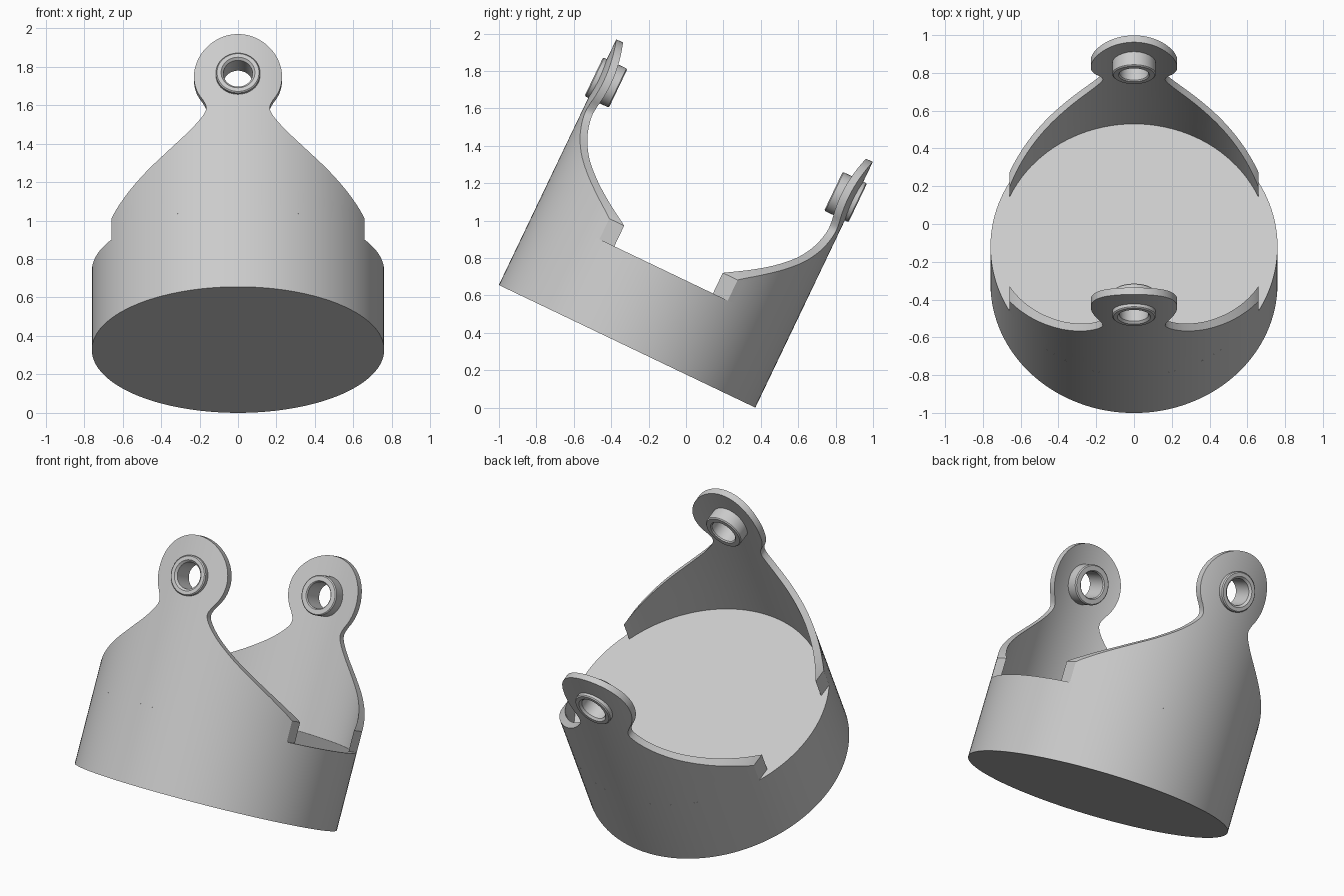
import bpy, bmesh, math
from mathutils import Matrix, Vector

R, RI = 0.76, 0.72            # outer and inner wall radius
DRUM_H = 0.453
LUG_Z, LUG_R = 1.227, 0.229   # round lug at the tip of each wall
TILT = Matrix.Translation((0, -0.315, 0.328)) @ Matrix.Rotation(math.radians(-25.55), 4, 'X')

cube = bpy.data.objects.get("Cube")
if cube:
    bpy.data.objects.remove(cube, do_unlink=True)

grey = bpy.data.materials.new("light_grey")
grey.use_nodes = True
grey.diffuse_color = (0.6, 0.6, 0.6, 1)
grey.node_tree.nodes["Principled BSDF"].inputs["Base Color"].default_value = (0.6, 0.6, 0.6, 1)


def finish(name, bm):
    bmesh.ops.remove_doubles(bm, verts=bm.verts, dist=1e-5)
    bmesh.ops.recalc_face_normals(bm, faces=bm.faces)
    mesh = bpy.data.meshes.new(name)
    bm.to_mesh(mesh)
    bm.free()
    mesh.materials.append(grey)
    ob = bpy.data.objects.new(name, mesh)
    bpy.context.collection.objects.link(ob)
    ob.matrix_world = TILT
    return ob


def smooth(ob):
    bpy.ops.object.select_all(action='DESELECT')
    ob.select_set(True)
    bpy.context.view_layer.objects.active = ob
    bpy.ops.object.shade_smooth_by_angle(angle=math.radians(30))


def loft(bm, rings, closed):
    """Join rings of points with quads."""
    rows = [[bm.verts.new(p) for p in ring] for ring in rings]
    pairs = list(zip(rows, rows[1:])) + ([(rows[-1], rows[0])] if closed else [])
    for a, b in pairs:
        for i in range(len(a)):
            j = (i + 1) % len(a)
            bm.faces.new((a[i], a[j], b[j], b[i]))
    return rows


def outline():
    """Half width and height of a wall, from its foot to the top of the lug."""
    pts = [(0.69, 0.5), (0.658, 0.575), (0.583, 0.656), (0.48, 0.741), (0.35, 0.838),
           (0.234, 0.937), (0.167, 1.026), (0.184, 1.091), (0.212, 1.14)]
    p = [Vector(q) for q in pts]
    out = [(0.658, DRUM_H)]
    for a, b, c, d in zip(p, p[1:], p[2:], p[3:]):
        for k in range(6):
            t = k / 6
            out.append(tuple(0.5 * (2 * b + (c - a) * t + (2 * a - 5 * b + 4 * c - d) * t * t
                                    + (3 * b - a - 3 * c + d) * t ** 3)))
    for k in range(33):
        t = math.radians(-36.5 + 126.5 * k / 32)
        out.append((max(LUG_R * math.cos(t), 0.001), LUG_Z + LUG_R * math.sin(t)))
    return out


def wall(name, side):
    bm = bmesh.new()
    n = 40
    rings = []
    for w, z in outline():
        ring = []
        for r, flip in ((R, 1), (RI, -1)):
            a = math.asin(w / r)
            for i in range(n + 1):
                t = flip * a * (2 * i / n - 1)
                ring.append((r * math.sin(t), side * r * math.cos(t), z))
        rings.append(ring)
    rows = loft(bm, rings, False)
    bm.faces.new(rows[0])
    bm.faces.new(rows[-1])
    ob = finish(name, bm)

    # Round hole through the lug
    cut = bmesh.new()
    bmesh.ops.create_cone(cut, cap_ends=True, segments=48, radius1=0.095, radius2=0.095, depth=0.4,
                          matrix=Matrix.Translation((0, side * R, LUG_Z)) @ Matrix.Rotation(math.pi / 2, 4, 'X'))
    cutter = finish("hole_cutter", cut)
    cutter.hide_render = True
    mod = ob.modifiers.new("hole", 'BOOLEAN')
    mod.operation = 'DIFFERENCE'
    mod.object = cutter
    bpy.context.view_layer.update()
    bpy.context.view_layer.objects.active = ob
    bpy.ops.object.modifier_apply(modifier=mod.name)
    bpy.data.objects.remove(cutter, do_unlink=True)
    smooth(ob)


def bushing(name, side):
    """Short tube lining the lug hole, with chamfered rims."""
    bm = bmesh.new()
    section = [(0.076, 0.645), (0.082, 0.638), (0.109, 0.638), (0.115, 0.644),
               (0.115, 0.776), (0.109, 0.782), (0.088, 0.782), (0.076, 0.77)]
    rings = []
    for r, d in section:
        rings.append([(r * math.cos(t), side * d, LUG_Z - 0.003 + r * math.sin(t))
                      for t in (2 * math.pi * i / 64 for i in range(64))])
    loft(bm, rings, True)
    smooth(finish(name, bm))


# Solid drum
bm = bmesh.new()
bmesh.ops.create_cone(bm, cap_ends=True, segments=128, radius1=R, radius2=R, depth=DRUM_H,
                      matrix=Matrix.Translation((0, 0, DRUM_H / 2)))
smooth(finish("drum", bm))

# Curved walls with lugs, front and back
for label, side in (("front", -1), ("back", 1)):
    wall(label + "_wall", side)
    bushing(label + "_bushing", side)
